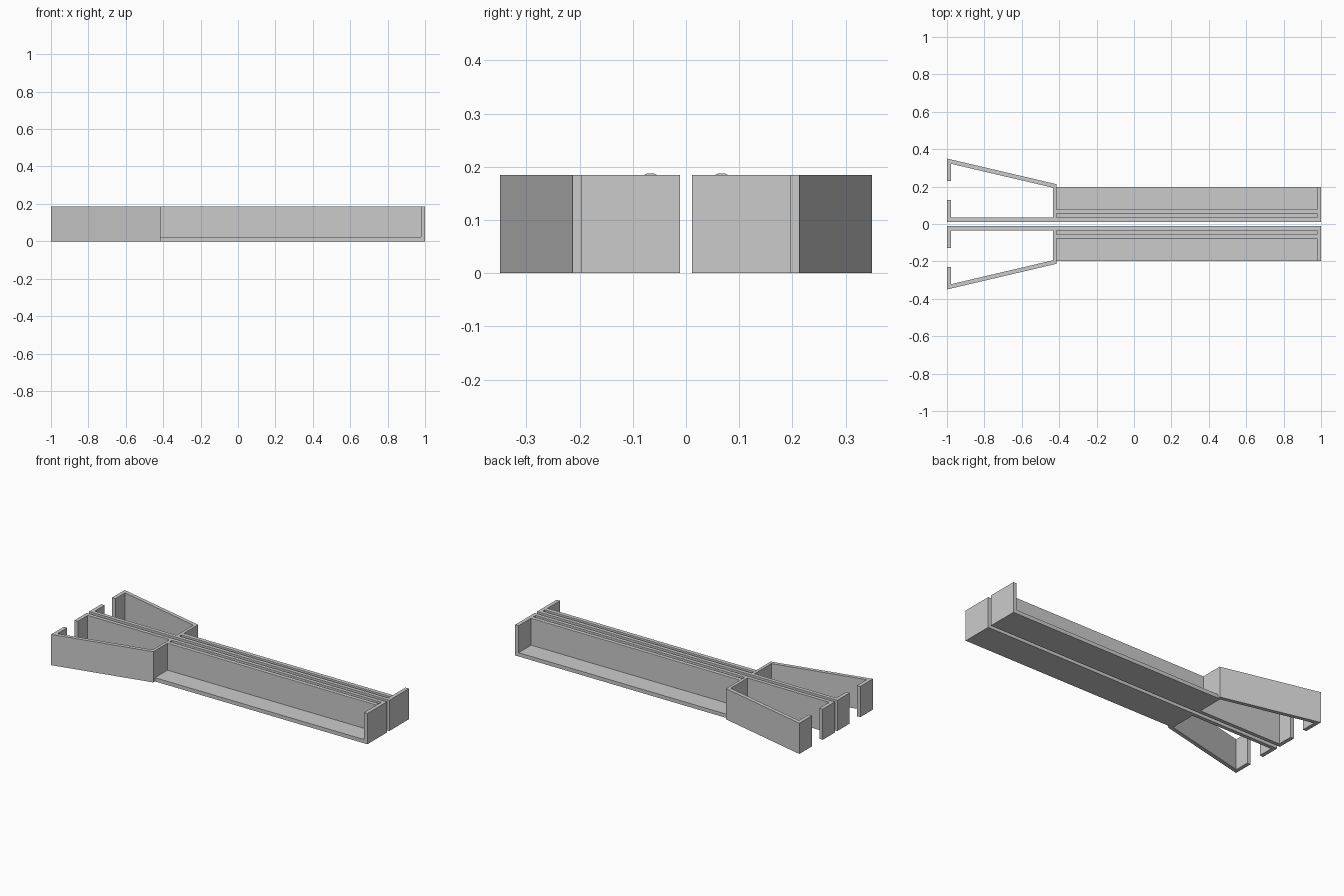
import bpy
import bmesh
from mathutils import Vector

if "Cube" in bpy.data.objects:
    bpy.data.objects.remove(bpy.data.objects["Cube"], do_unlink=True)

grey = bpy.data.materials.new("plain grey")
grey.use_nodes = True
colour = (0.6, 0.6, 0.6, 1)
grey.diffuse_color = colour
grey.node_tree.nodes["Principled BSDF"].inputs["Base Color"].default_value = colour

HEIGHT = 0.185
WALL = 0.0225
INNER = 0.0115              # inner face of each half
RIM = INNER + WALL
NECK = -0.415               # where the flared bay meets the tray
CAP = 1 - WALL
SIDE = 0.197                # open side of the tray


def extrude(name, points, direction):
    """Extrude a closed outline and mirror it to the other half."""
    bm = bmesh.new()
    face = bm.faces.new([bm.verts.new(p) for p in points])
    moved = bmesh.ops.extrude_face_region(bm, geom=[face])["geom"]
    bmesh.ops.translate(bm, vec=Vector(direction),
                        verts=[v for v in moved if isinstance(v, bmesh.types.BMVert)])
    bmesh.ops.recalc_face_normals(bm, faces=bm.faces)
    mesh = bpy.data.meshes.new(name)
    bm.to_mesh(mesh)
    bm.free()
    mesh.materials.append(grey)
    obj = bpy.data.objects.new(name, mesh)
    bpy.context.collection.objects.link(obj)
    mirror = obj.modifiers.new("other half", "MIRROR")
    mirror.use_axis = (False, True, False)
    mirror.use_mirror_merge = False
    return obj


# Flared bay: one continuous wall with an open mouth at the end
bay = [(-1, INNER), (NECK, INNER), (NECK, 0.213), (-1, 0.35),
       (-1, 0.23), (-CAP, 0.23), (-CAP, 0.3215), (NECK - WALL * 0.8, 0.194),
       (NECK - WALL * 0.8, RIM), (-CAP, RIM), (-CAP, 0.127), (-1, 0.127)]
extrude("flared_bay", [(x, y, 0) for x, y in bay], (0, 0, HEIGHT))

# Long tray: floor, back wall, narrow slot and slightly taller divider
slot, divider, top = 0.055, 0.078, 0.187
tray = [(INNER, 0), (SIDE, 0), (SIDE, WALL), (divider, WALL),
        (divider, HEIGHT), (divider - 0.004, top), (slot + 0.004, top),
        (slot, HEIGHT), (slot, WALL), (RIM, WALL), (RIM, HEIGHT), (INNER, HEIGHT)]
extrude("long_tray", [(NECK, y, z) for y, z in tray], (CAP - NECK, 0, 0))

# End plate closing the tray
plate = [(INNER, 0), (SIDE, 0), (SIDE, HEIGHT), (INNER, HEIGHT)]
extrude("end_plate", [(CAP, y, z) for y, z in plate], (WALL, 0, 0))
